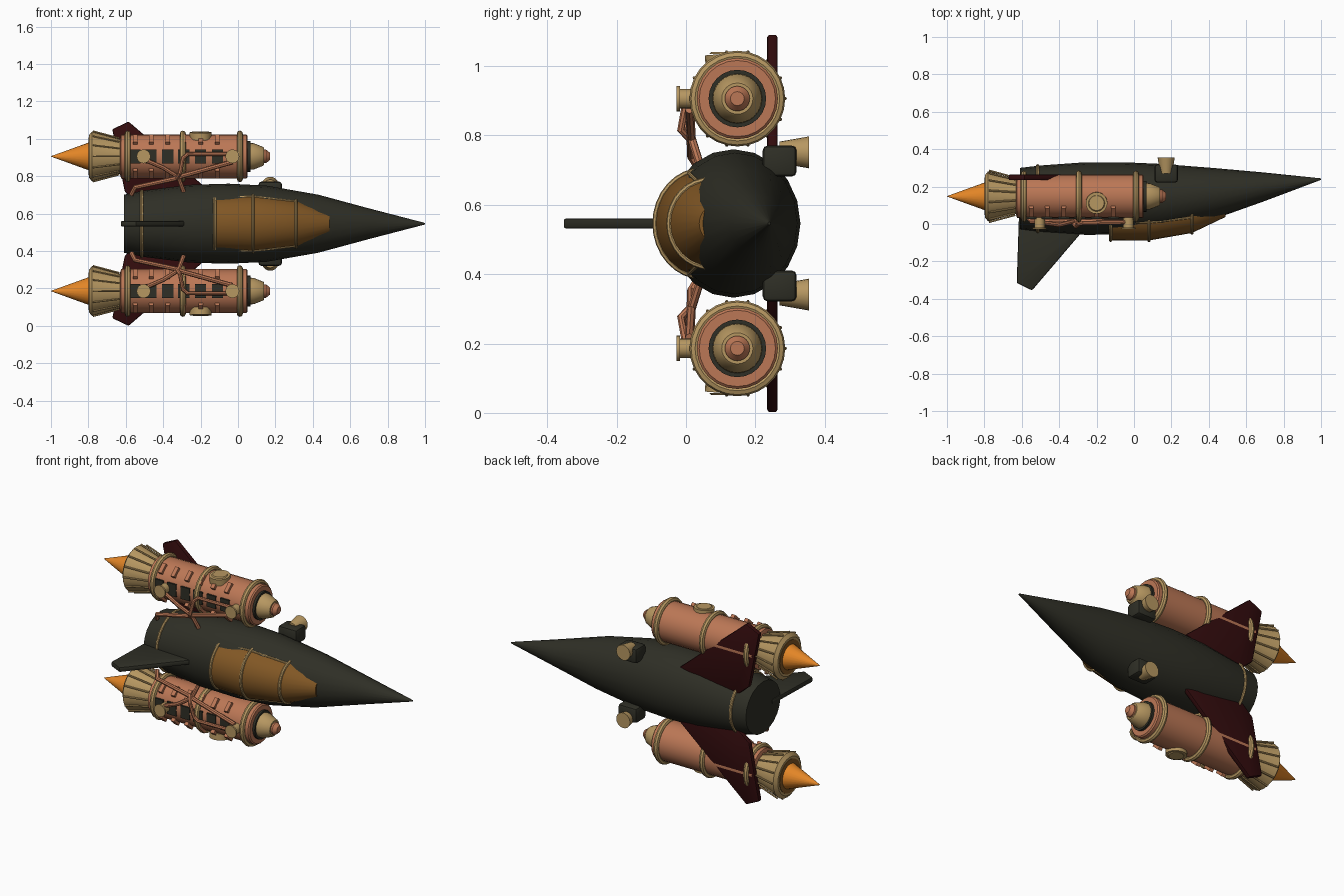
import bpy, bmesh, math
from mathutils import Vector, Matrix

if "Cube" in bpy.data.objects:
    bpy.data.objects.remove(bpy.data.objects["Cube"])

ZC = 0.546      # mirror plane height
BY = 0.148      # booster axis y

def mat(name, rgb):
    m = bpy.data.materials.new(name)
    m.diffuse_color = (*rgb, 1)
    m.use_nodes = True
    m.node_tree.nodes["Principled BSDF"].inputs["Base Color"].default_value = m.diffuse_color
    return m

DARK = mat("dark olive", (0.028, 0.028, 0.019))
COPPER = mat("copper", (0.50, 0.185, 0.092))
TAN = mat("brass tan", (0.47, 0.31, 0.12))
RED = mat("dark red", (0.032, 0.0035, 0.004))
AMBER = mat("amber glass", (0.22, 0.095, 0.018))
ORANGE = mat("flame orange", (0.78, 0.24, 0.02))

def finish(name, bm, m):
    bmesh.ops.recalc_face_normals(bm, faces=bm.faces[:])
    me = bpy.data.meshes.new(name)
    bm.to_mesh(me)
    bm.free()
    me.materials.append(m)
    o = bpy.data.objects.new(name, me)
    bpy.context.collection.objects.link(o)
    return o

def loft(name, stations, m, n=20):
    """Elliptical sections along x: (x, cy, cz, ry, rz)."""
    bm = bmesh.new()
    rings = []
    for x, cy, cz, ry, rz in stations:
        rings.append([bm.verts.new((x, cy + ry * math.sin(2 * math.pi * i / n),
                                    cz + rz * math.cos(2 * math.pi * i / n))) for i in range(n)])
    for a, b in zip(rings, rings[1:]):
        for i in range(n):
            bm.faces.new((a[i], a[(i + 1) % n], b[(i + 1) % n], b[i]))
    bm.faces.new(rings[0])
    bm.faces.new(rings[-1])
    return finish(name, bm, m)

def lathe(name, prof, cz, m, n=24):
    return loft(name, [(x, BY, cz, r, r) for x, r in prof], m, n)

def tube(name, pts, r, m, cyclic=False, res=2):
    cu = bpy.data.curves.new(name, 'CURVE')
    cu.dimensions = '3D'
    cu.bevel_depth = r
    cu.bevel_resolution = res
    cu.use_fill_caps = True
    sp = cu.splines.new('POLY')
    sp.points.add(len(pts) - 1)
    for p, c in zip(sp.points, pts):
        p.co = (*c, 1)
    sp.use_cyclic_u = cyclic
    cu.materials.append(m)
    o = bpy.data.objects.new(name, cu)
    bpy.context.collection.objects.link(o)
    return o

def hoop(name, x, cy, cz, ry, rz, r, m, a0=0.0, a1=360.0, n=28):
    full = a1 - a0 >= 360
    pts = []
    for i in range(n if full else n + 1):
        a = math.radians(a0 + (a1 - a0) * i / n)
        pts.append((x, cy + ry * math.sin(a), cz + rz * math.cos(a)))
    return tube(name, pts, r, m, full)

def box(name, c, size, m, rot=None, bevel=0.0):
    bm = bmesh.new()
    bmesh.ops.create_cube(bm, size=1)
    bmesh.ops.scale(bm, vec=size, verts=bm.verts)
    if bevel:
        bmesh.ops.bevel(bm, geom=bm.edges[:], offset=bevel, segments=2, profile=0.5, affect='EDGES')
    M = Matrix.Translation(c) @ (rot or Matrix.Identity(4))
    bmesh.ops.transform(bm, matrix=M, verts=bm.verts)
    return finish(name, bm, m)

def cone(name, p0, p1, r0, r1, m, n=20):
    p0, p1 = Vector(p0), Vector(p1)
    d = p1 - p0
    bm = bmesh.new()
    bmesh.ops.create_cone(bm, cap_ends=True, segments=n, radius1=r0, radius2=r1, depth=d.length)
    q = d.to_track_quat('Z', 'Y').to_matrix().to_4x4()
    bmesh.ops.transform(bm, matrix=Matrix.Translation((p0 + p1) / 2) @ q, verts=bm.verts)
    return finish(name, bm, m)

def plate(name, pts, offset, m, bevel=0.008):
    """Extruded outline with rounded edges."""
    bm = bmesh.new()
    f = bm.faces.new([bm.verts.new(p) for p in pts])
    r = bmesh.ops.extrude_face_region(bm, geom=[f])
    bmesh.ops.translate(bm, vec=offset, verts=[v for v in r['geom'] if isinstance(v, bmesh.types.BMVert)])
    bmesh.ops.recalc_face_normals(bm, faces=bm.faces[:])
    bmesh.ops.bevel(bm, geom=bm.edges[:], offset=bevel, segments=2, profile=0.5, affect='EDGES')
    return finish(name, bm, m)

# Fuselage with rear band
body = [(-0.61, .135, .165, .155), (-0.5, .135, .178, .178), (-0.26, .136, .194, .208),
        (-0.05, .137, .193, .214), (0.15, .141, .18, .204), (0.43, .163, .136, .155),
        (0.7, .199, .076, .082), (1.0, .24, .004, .004)]
loft("fuselage", [(x, cy, ZC, ry, rz) for x, cy, ry, rz in body], DARK, 20)
hoop("fuselage_band", -0.515, .135, ZC, .176, .175, .009, TAN)

# Canopy glass with ribs and side rails
can = [(-0.125, .05, .137, .145), (0.08, .05, .138, .153), (0.31, .07, .118, .125), (0.49, .1, .062, .06)]
loft("canopy_glass", [(x, cy, ZC, ry, rz) for x, cy, ry, rz in can], AMBER, 24)
for i, (x, cy, ry, rz) in enumerate(can[:3]):
    hoop("canopy_rib", x, cy, ZC, ry, rz, .009, TAN, 180, 360, 16)
for s in (1, -1):
    tube("canopy_rail", [(x, cy - .3 * ry, ZC + s * rz * .95) for x, cy, ry, rz in can[:3]], .006, TAN)

# Front fin
plate("front_fin", [(-.615, .05, ZC - .015), (-.627, -.315, ZC - .015), (-.545, -.355, ZC - .015),
                    (-.28, -.045, ZC - .015), (-.2, .05, ZC - .015)], (0, 0, .03), DARK)

for s, side in ((1, "upper"), (-1, "lower")):
    z = lambda d: ZC + s * d
    B = z(.36)

    # Swept wing
    plate(side + "_wing", [(-.14, .234, z(.165)), (-.585, .234, z(.546)), (-.672, .234, z(.505)),
                           (-.605, .234, z(.17)), (-.5, .234, z(.08))], (0, .03, 0), RED)

    # Booster body, nose, nozzle and flame
    lathe(side + "_booster", [(-.63, .1), (-.625, .117), (.045, .117), (.052, .11)], B, COPPER)
    lathe(side + "_nose_collar", [(.045, .083), (.066, .083)], B, DARK)
    lathe(side + "_nose_cone", [(.06, .072), (.085, .07), (.135, .05), (.14, .045)], B, TAN)
    lathe(side + "_nose_tip", [(.135, .036), (.15, .036), (.17, .02)], B, COPPER)
    lathe(side + "_nozzle", [(-.62, .092), (-.64, .094), (-.78, .134), (-.797, .113)], B, TAN)
    lathe(side + "_nozzle_mouth", [(-.79, .1), (-.8, .1)], B, AMBER)
    lathe(side + "_flame", [(-.79, .077), (-1.0, .001)], B, ORANGE)
    for x in (-.59, -.295, .01):
        hoop(side + "_booster_ring", x, BY, B, .122, .122, .016, TAN)
    for i in range(14):
        a = 2 * math.pi * (i + .5) / 14
        c, sn = math.cos(a), math.sin(a)
        tube(side + "_nozzle_rib", [(-.635, BY + .1 * sn, B + .1 * c),
                                    (-.775, BY + .138 * sn, B + .138 * c)], .005, TAN, res=1)

    # Front windows with ribs above and below
    for x in (-.55, -.465, -.375, -.29, -.2, -.11):
        box(side + "_window", (x, BY - .112, B), (.06, .016, .075), DARK)
        for t in (1, -1):
            a = t * math.radians(48)
            box(side + "_rib", (x, BY - .117 * math.cos(a), B + .117 * math.sin(a)),
                (.024, .03, .06), COPPER, Matrix.Rotation(-a, 4, 'X'))

    # Valve knobs on the front
    for x in (-.505, -.03):
        cone(side + "_knob_stem", (x, .05, B), (x, -.02, B), .028, .028, TAN)
        cone(side + "_knob_cap", (x, -.018, B), (x, -.028, B), .037, .037, TAN)

    # Copper pipes
    tube(side + "_pipe_long", [(-.03, .01, z(.33)), (-.3, .015, z(.255)), (-.34, .015, z(.24)),
                               (-.55, .015, z(.195)), (-.57, .04, z(.155))], .013, COPPER)
    tube(side + "_pipe_bent", [(-.03, .01, z(.372)), (-.27, .005, z(.372)), (-.295, .0, z(.35)),
                               (-.31, -.015, z(.27)), (-.33, .015, z(.24))], .011, COPPER)
    tube(side + "_pipe_short", [(-.505, .01, z(.345)), (-.4, -.005, z(.30)), (-.32, .015, z(.25)),
                                (-.29, .04, z(.17))], .012, COPPER)

    # Outer hatch disc
    cone(side + "_hatch", (-.2, .115, z(.45)), (-.2, .112, z(.489)), .058, .058, TAN)
    cone(side + "_hatch_cap", (-.2, .112, z(.488)), (-.2, .112, z(.494)), .045, .04, TAN)

    # Rear pod with flared nozzle
    box(side + "_pod", (.172, .27, z(.18)), (.125, .098, .09), DARK, bevel=.015)
    cone(side + "_pod_nozzle", (.172, .27, z(.205)), (.172, .355, z(.205)), .031, .046, TAN)

# Curves to meshes, smooth shading with sharp edges kept
bpy.ops.object.select_all(action='SELECT')
bpy.context.view_layer.objects.active = bpy.data.objects["fuselage"]
bpy.ops.object.convert(target='MESH')
bpy.ops.object.select_all(action='SELECT')
bpy.ops.object.shade_smooth_by_angle(angle=math.radians(32))
